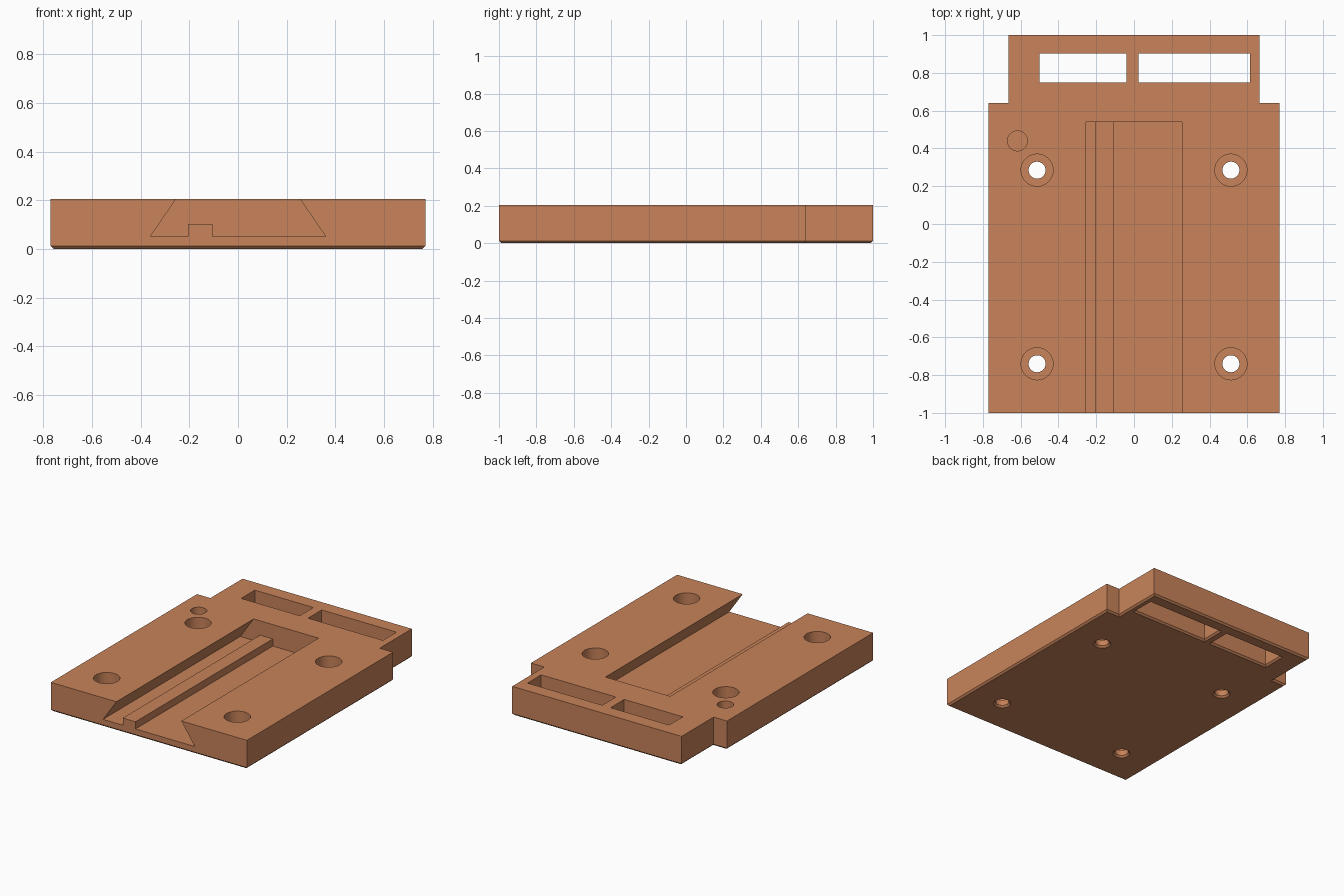
import bpy, bmesh
from math import cos, sin, pi

if "Cube" in bpy.data.objects:
    bpy.data.objects.remove(bpy.data.objects["Cube"])

TOP, FLOOR, LIP = 0.205, 0.052, 0.012

copper = bpy.data.materials.new("copper_orange")
copper.use_nodes = True
copper.diffuse_color = (0.578, 0.227, 0.102, 1)
copper.node_tree.nodes["Principled BSDF"].inputs["Base Color"].default_value = copper.diffuse_color


def loft(name, rings):
    """Closed solid through a stack of matching point rings."""
    bm = bmesh.new()
    loops = [[bm.verts.new(p) for p in ring] for ring in rings]
    n = len(loops[0])
    for a, b in zip(loops, loops[1:]):
        for i in range(n):
            j = (i + 1) % n
            bm.faces.new((a[i], a[j], b[j], b[i]))
    bm.faces.new(loops[0][::-1])
    bm.faces.new(loops[-1])
    bmesh.ops.recalc_face_normals(bm, faces=bm.faces)
    mesh = bpy.data.meshes.new(name)
    bm.to_mesh(mesh)
    bm.free()
    mesh.materials.append(copper)
    obj = bpy.data.objects.new(name, mesh)
    bpy.context.collection.objects.link(obj)
    return obj


def outline(z, inset):
    # Stepped plate outline, mirrored left to right
    right = [(0.77, -1), (0.77, 0.64), (0.665, 0.64), (0.665, 1)]
    right = [(x - inset, y + (inset if y < 0 else -inset)) for x, y in right]
    return [(x, y, z) for x, y in right + [(-x, y) for x, y in right[::-1]]]


def circle(x, y, r, z, n=40):
    return [(x + r * cos(2 * pi * i / n), y + r * sin(2 * pi * i / n), z) for i in range(n)]


def rect(x0, x1, y0, y1, z, grow):
    return [(x0 - grow, y0 - grow, z), (x1 + grow, y0 - grow, z),
            (x1 + grow, y1 + grow, z), (x0 - grow, y1 + grow, z)]


# Plate with a small chamfer round its underside
plate = loft("mounting_plate", [outline(0, LIP), outline(LIP, 0), outline(TOP, 0)])
cutters = []

# Dovetail channel, open at the front, with a key rib left on its floor
slope = (0.36 - 0.255) / (TOP - FLOOR)
over = 0.05
half = 0.255 - slope * over
channel = [(-0.36, FLOOR), (-0.205, FLOOR), (-0.205, 0.103), (-0.105, 0.103),
           (-0.105, FLOOR), (0.36, FLOOR), (half, TOP + over), (-half, TOP + over)]
cutters.append(loft("channel_cutter", [[(x, y, z) for x, z in channel] for y in (-1.1, 0.54)]))

# Counterbored screw holes, flared at the underside
screw = [(0.057 + LIP, -LIP), (0.045, LIP), (0.045, FLOOR), (0.085, FLOOR), (0.085, 0.3)]
for x in (-0.513, 0.513):
    for y in (-0.74, 0.285):
        cutters.append(loft("screw_cutter", [circle(x, y, r, z) for r, z in screw]))

# Blind pin hole
cutters.append(loft("pin_cutter", [circle(-0.617, 0.44, 0.053, z) for z in (FLOOR, 0.3)]))

# Two rectangular strap slots, flared at the underside
for x0, x1 in ((-0.5, -0.04), (0.025, 0.613)):
    cutters.append(loft("slot_cutter", [rect(x0, x1, 0.75, 0.903, z, g)
                                        for z, g in ((-LIP, 2 * LIP), (LIP, 0), (0.3, 0))]))

# Cut everything out of the plate
bpy.ops.object.select_all(action='DESELECT')
plate.select_set(True)
bpy.context.view_layer.objects.active = plate
for cutter in cutters:
    cutter.hide_render = True
    mod = plate.modifiers.new("cut", 'BOOLEAN')
    mod.operation = 'DIFFERENCE'
    mod.solver = 'EXACT'
    mod.object = cutter
    bpy.ops.object.modifier_apply(modifier=mod.name)
for cutter in cutters:
    bpy.data.objects.remove(cutter)

bpy.ops.object.shade_smooth_by_angle(angle=pi / 8)
